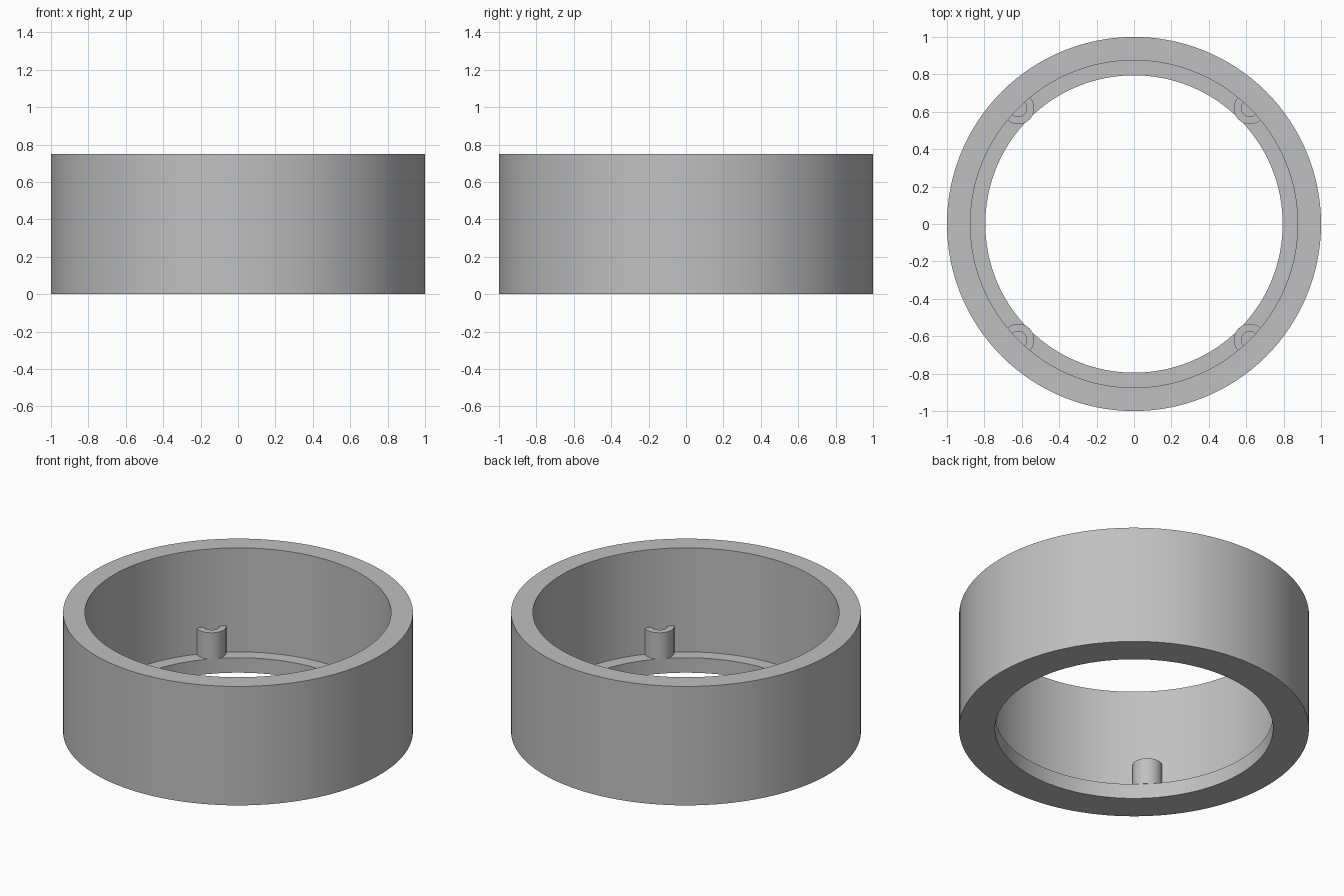
import bpy, bmesh, math

cube = bpy.data.objects.get("Cube")
if cube:
    bpy.data.objects.remove(cube, do_unlink=True)

HEIGHT, LEDGE_Z, POST_TOP = 0.75, 0.094, 0.26
OUTER, INNER, LEDGE = 1.0, 0.875, 0.795
POST_RADIUS, BORE_RADIUS = 0.085, 0.045

grey = bpy.data.materials.new("plain grey")
grey.use_nodes = True
colour = (0.53, 0.53, 0.53, 1)
grey.diffuse_color = colour
grey.node_tree.nodes["Principled BSDF"].inputs["Base Color"].default_value = colour


def finish(name, bm):
    bmesh.ops.recalc_face_normals(bm, faces=bm.faces)
    mesh = bpy.data.meshes.new(name)
    bm.to_mesh(mesh)
    bm.free()
    mesh.materials.append(grey)
    obj = bpy.data.objects.new(name, mesh)
    bpy.context.collection.objects.link(obj)
    bpy.ops.object.select_all(action='DESELECT')
    obj.select_set(True)
    bpy.context.view_layer.objects.active = obj
    bpy.ops.object.shade_smooth_by_angle(angle=math.radians(30))
    return obj


# Ring wall with an inner ledge: one closed profile turned about z
def ring(name, profile, segments=128):
    bm = bmesh.new()
    verts = [bm.verts.new((r, 0, z)) for r, z in profile]
    edges = [bm.edges.new((a, b)) for a, b in zip(verts, verts[1:] + verts[:1])]
    bmesh.ops.spin(bm, geom=verts + edges, cent=(0, 0, 0), axis=(0, 0, 1),
                   angle=math.tau, steps=segments, use_merge=True)
    bmesh.ops.remove_doubles(bm, verts=bm.verts, dist=0.0001)
    return finish(name, bm)


# Half-tube screw post on the ledge, its open side against the wall
def post(name, angle, steps=24):
    cx, cy = INNER * math.cos(angle), INNER * math.sin(angle)
    sweep = [angle + math.pi * (0.5 + i / steps) for i in range(steps + 1)]
    outline = [(POST_RADIUS, a) for a in sweep]
    outline += [(BORE_RADIUS, a) for a in reversed(sweep)]
    bm = bmesh.new()
    face = bm.faces.new([bm.verts.new((cx + r * math.cos(a), cy + r * math.sin(a), LEDGE_Z))
                         for r, a in outline])
    grown = bmesh.ops.extrude_face_region(bm, geom=[face], use_keep_orig=True)["geom"]
    top = [v for v in grown if isinstance(v, bmesh.types.BMVert)]
    bmesh.ops.translate(bm, verts=top, vec=(0, 0, POST_TOP - LEDGE_Z))
    return finish(name, bm)


ring("ring_wall", [(OUTER, 0), (OUTER, HEIGHT), (INNER, HEIGHT),
                   (INNER, LEDGE_Z), (LEDGE, LEDGE_Z), (LEDGE, 0)])

for i, place in enumerate(("back_left", "back_right", "front_right", "front_left")):
    post(place + "_post", math.radians(45 + 90 * i))
